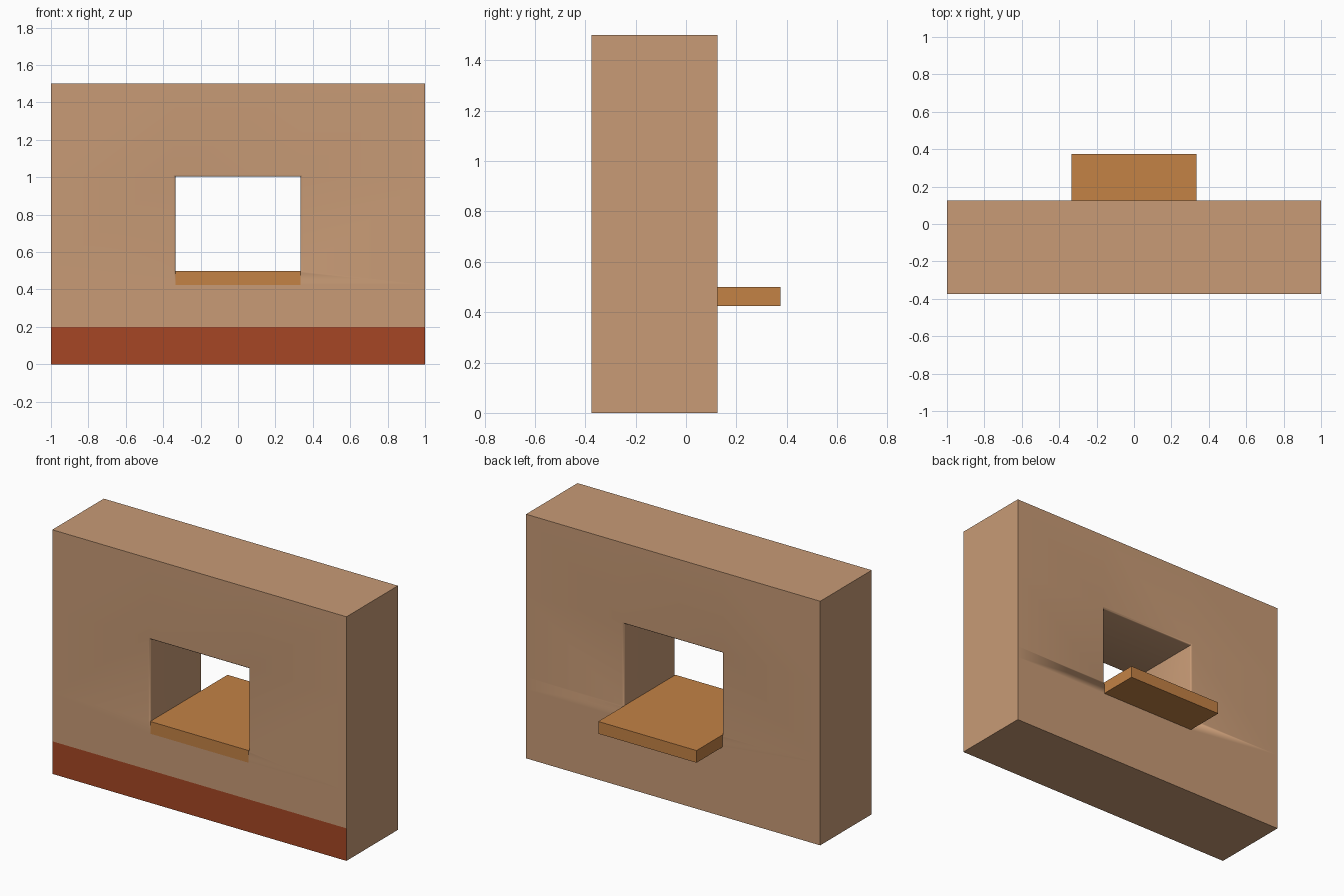
import bpy, bmesh, math
from mathutils import Vector

if "Cube" in bpy.data.objects:
    bpy.data.objects.remove(bpy.data.objects["Cube"])


def material(name, rgb):
    m = bpy.data.materials.new(name)
    m.diffuse_color = (*rgb, 1)
    m.use_nodes = True
    m.node_tree.nodes["Principled BSDF"].inputs["Base Color"].default_value = m.diffuse_color
    return m


plaster = material("tan plaster", (0.578, 0.328, 0.181))
red = material("red skirting", (0.381, 0.061, 0.018))
wood = material("orange wood", (0.546, 0.223, 0.060))

FRONT, BACK, HALF = -0.375, 0.125, 0.334
SILL_LOW, SILL_TOP, OPEN_TOP = 0.425, 0.5, 1.003


def finish(name, bm, mats):
    bmesh.ops.recalc_face_normals(bm, faces=bm.faces)
    mesh = bpy.data.meshes.new(name)
    bm.to_mesh(mesh)
    bm.free()
    for m in mats:
        mesh.materials.append(m)
    ob = bpy.data.objects.new(name, mesh)
    bpy.context.collection.objects.link(ob)
    return ob


# Wall: a grid of cells with the window cells left out, extruded backwards
xs = [-1, -HALF, HALF, 1]
zs = [0, 0.2, SILL_LOW, SILL_TOP, OPEN_TOP, 1.5]
bm = bmesh.new()
grid = [[bm.verts.new((x, FRONT, z)) for z in zs] for x in xs]
for i in range(3):
    for k in range(5):
        if i == 1 and k in (2, 3):
            continue
        bm.faces.new((grid[i][k], grid[i + 1][k], grid[i + 1][k + 1], grid[i][k + 1]))
ext = bmesh.ops.extrude_face_region(bm, geom=list(bm.faces), use_keep_orig=True)
bmesh.ops.translate(bm, vec=Vector((0, BACK - FRONT, 0)),
                    verts=[g for g in ext["geom"] if isinstance(g, bmesh.types.BMVert)])
bmesh.ops.recalc_face_normals(bm, faces=bm.faces)

# Softened rim around the sides and top of the opening, front and back
rim = []
for e in bm.edges:
    a, b = (v.co for v in e.verts)
    if abs(a.y - b.y) < 1e-4 and all(abs(c.x) < HALF + 1e-4 and SILL_TOP - 1e-4 < c.z < OPEN_TOP + 1e-4
                                     for c in (a, b)):
        if len(e.link_faces) == 2 and e.calc_face_angle() > 1:
            rim.append(e)
bmesh.ops.bevel(bm, geom=rim, offset=0.011, segments=3, profile=0.5, affect='EDGES')

# Red skirting on the front face only
for f in bm.faces:
    c = f.calc_center_median()
    f.material_index = 1 if c.z < 0.2 and f.normal.y < -0.9 and c.y < FRONT + 0.01 else 0
wall = finish("wall", bm, [plaster, red])

# Sill: flush with the front, standing out at the back
bm = bmesh.new()
bmesh.ops.create_cube(bm, size=1)
for v in bm.verts:
    v.co = (v.co.x * 2 * HALF, v.co.y * 0.75, SILL_LOW if v.co.z < 0 else SILL_TOP)
finish("window_sill", bm, [wood])

# Smooth the rim, keep corners sharp
bpy.context.view_layer.objects.active = wall
wall.select_set(True)
bpy.ops.object.shade_smooth_by_angle(angle=math.radians(40))
